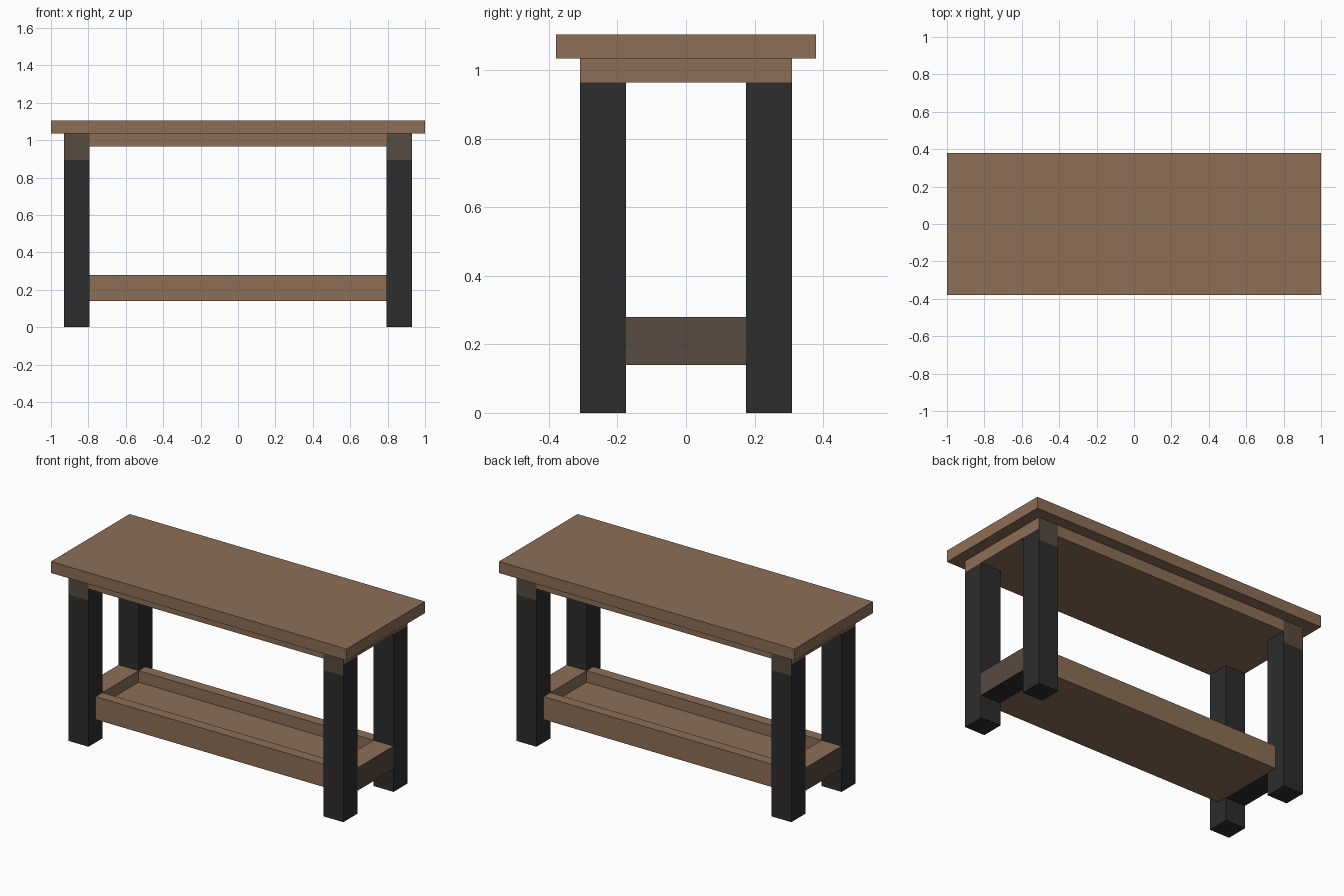
import bpy, bmesh

if "Cube" in bpy.data.objects:
    bpy.data.objects.remove(bpy.data.objects["Cube"])


def material(name, rgb):
    m = bpy.data.materials.new(name)
    m.diffuse_color = (*rgb, 1)
    m.use_nodes = True
    m.node_tree.nodes["Principled BSDF"].inputs["Base Color"].default_value = m.diffuse_color
    return m


MATS = [material("brown wood", (0.262, 0.156, 0.093)),
        material("black paint", (0.026, 0.026, 0.026)),
        material("dark brown blend", (0.095, 0.069, 0.051))]
BROWN, BLACK, BLEND = range(3)


def box(name, x, y, z, rule):
    """Box between (min, max) ranges; rule(normal) gives each face its colour."""
    bm = bmesh.new()
    bmesh.ops.create_cube(bm, size=1)
    for v in bm.verts:
        for i, (a, b) in enumerate((x, y, z)):
            v.co[i] = a if v.co[i] < 0 else b
    bm.normal_update()
    for f in bm.faces:
        f.material_index = rule(f.normal)
    mesh = bpy.data.meshes.new(name)
    bm.to_mesh(mesh)
    bm.free()
    for m in MATS:
        mesh.materials.append(m)
    bpy.context.collection.objects.link(bpy.data.objects.new(name, mesh))


def span(s, a, b):
    return tuple(sorted((s * a, s * b)))


def brown(n):
    return BROWN


def black(n):
    return BLACK


# Table top and the central slab under it
box("table_top", (-1, 1), (-0.38, 0.38), (1.035, 1.105), brown)
box("apron_centre", (-0.795, 0.795), (-0.31, 0.31), (0.965, 1.035), brown)

# Shelf tray floor and long rims
box("shelf_floor", (-0.795, 0.795), (-0.175, 0.175), (0.14, 0.21), brown)
for sy, side in ((-1, "front"), (1, "back")):
    box(f"{side}_shelf_rim", (-0.795, 0.795), span(sy, 0.175, 0.24), (0.14, 0.28), brown)

for sx, end in ((-1, "left"), (1, "right")):
    ex = span(sx, 0.795, 0.93)
    # Apron end, blended on the faces in line with the leg fronts
    box(f"{end}_apron_end", ex, (-0.31, 0.31), (0.965, 1.035),
        lambda n: BLEND if abs(n.y) > 0.5 else BROWN)
    # Shelf end: brown top, blended outside, black underneath
    box(f"{end}_shelf_end", ex, (-0.175, 0.175), (0.14, 0.28),
        lambda n: BLACK if n.z < -0.5 else BLEND if n.x * sx > 0.5 else BROWN)
    # Legs with a blended patch at the top of the outward face
    for sy, side in ((-1, "front"), (1, "back")):
        ey = span(sy, 0.175, 0.31)
        box(f"{side}_{end}_leg", ex, ey, (0, 0.895), black)
        box(f"{side}_{end}_leg_top", ex, ey, (0.895, 0.965),
            lambda n: BLEND if n.y * sy > 0.5 else BLACK)
